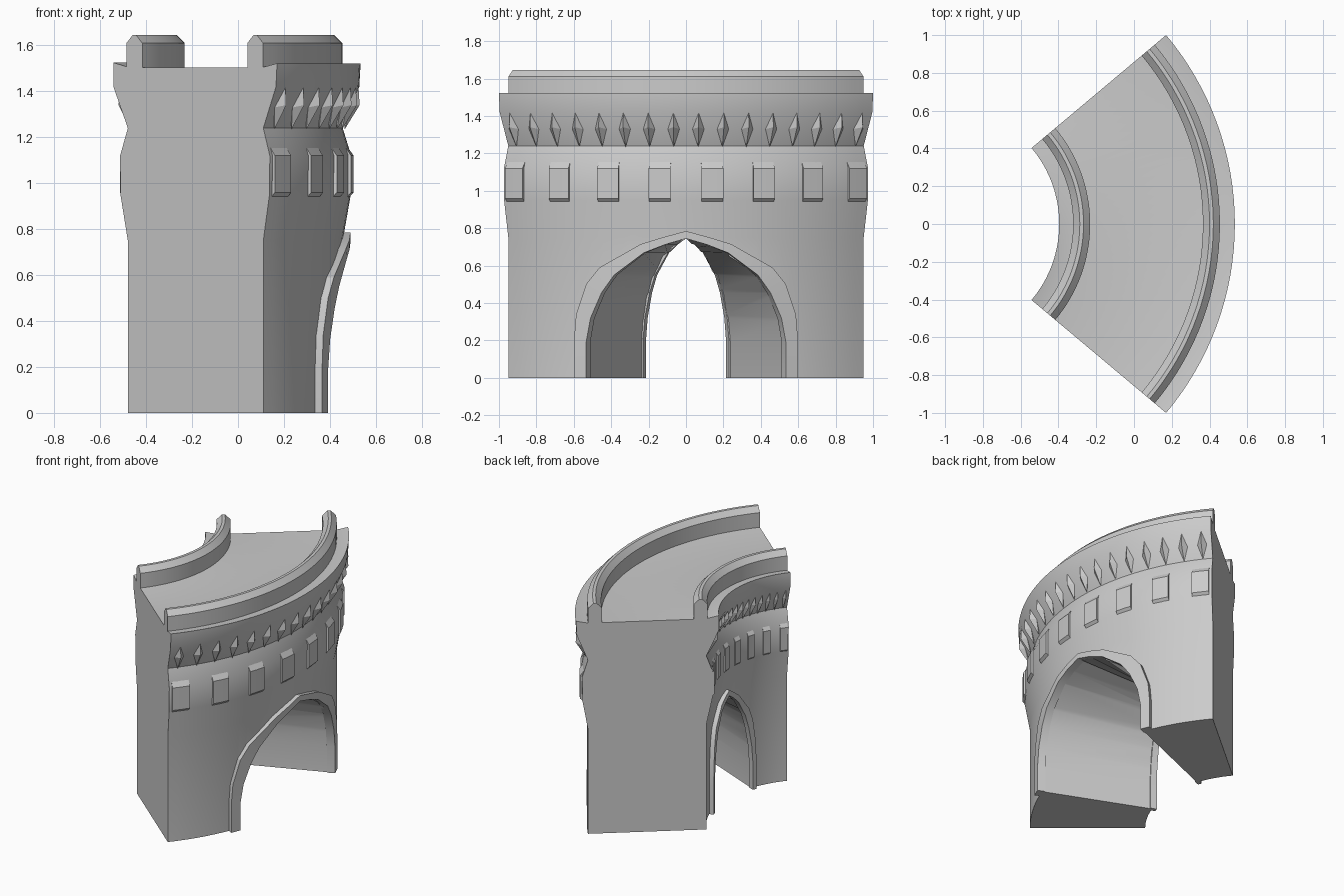
import bpy, bmesh
from math import sin, cos, asin, radians

if "Cube" in bpy.data.objects:
    bpy.data.objects.remove(bpy.data.objects["Cube"])

CX, HALF = -1.022, 40          # arc centre on x, half angle in degrees
R_OUT, R_IN = 1.478, 0.708     # plain wall radii


def pt(r, deg, z):
    a = radians(deg)
    return (CX + r * cos(a), r * sin(a), z)


def make(name, bm, smooth=None):
    bmesh.ops.recalc_face_normals(bm, faces=bm.faces)
    me = bpy.data.meshes.new(name)
    bm.to_mesh(me)
    bm.free()
    ob = bpy.data.objects.new(name, me)
    bpy.context.collection.objects.link(ob)
    if smooth:
        shade(ob, smooth)
    return ob


def shade(ob, deg):
    bpy.ops.object.select_all(action='DESELECT')
    ob.select_set(True)
    bpy.context.view_layer.objects.active = ob
    bpy.ops.object.shade_smooth_by_angle(angle=radians(deg))


def loft(bm, rings, caps=True, closed=False):
    """Skin closed loops of equal length."""
    vs = [[bm.verts.new(p) for p in ring] for ring in rings]
    pairs = list(zip(vs, vs[1:])) + ([(vs[-1], vs[0])] if closed else [])
    for a, b in pairs:
        for i in range(len(a)):
            j = (i + 1) % len(a)
            bm.faces.new((a[i], a[j], b[j], b[i]))
    if caps:
        bm.faces.new(vs[0])
        bm.faces.new(vs[-1])


def sweep(bm, prof, a0, a1, n):
    loft(bm, [[pt(r, a0 + (a1 - a0) * k / n, z) for r, z in prof]
              for k in range(n + 1)])


# Curved wall body
outer = [(1.478, 0), (1.478, .75), (1.513, .95), (1.515, 1.12), (1.478, 1.24),
         (1.55, 1.42), (1.556, 1.522), (1.475, 1.505)]
inner = [(.712, 1.505), (.626, 1.525), (.626, 1.42), (.708, 1.24),
         (.664, 1.12), (.666, .95), (.708, .75), (.708, 0)]
bm = bmesh.new()
sweep(bm, outer + inner, -HALF, HALF, 32)
body = make("curved_wall", bm)

# Pointed arch outlines: (y on outer face, z)
open_half = [(.52, 0), (.52, .19), (.497, .32), (.44, .455), (.374, .55), (.22, .668), (.11, .712)]
trim_half = [(.583, 0), (.583, .2), (.572, .34), (.52, .5), (.45, .59), (.235, .715), (.118, .752)]


def arch(half, top):
    return half + [(0, top)] + [(-y, z) for y, z in reversed(half)]


def on_radius(curve, r, drop=0):
    k = .9 + .1 * (r - R_IN) / (R_OUT - R_IN)     # slight narrowing inwards
    return [pt(r, k * asin(y / R_OUT) * 57.29578, z - (drop if z == 0 else 0))
            for y, z in curve]


opening, trim = arch(open_half, .745), arch(trim_half, .785)
bm = bmesh.new()
loft(bm, [on_radius(opening, r, .1) for r in (.55, 1.65)])
cutter = make("arch_cutter", bm)
mod = body.modifiers.new("arch", 'BOOLEAN')
mod.object, mod.operation, mod.solver = cutter, 'DIFFERENCE', 'EXACT'
bpy.context.view_layer.objects.active = body
bpy.ops.object.modifier_apply(modifier="arch")
bpy.data.objects.remove(cutter)
shade(body, 35)

# Raised arch trims on both faces
for name, wall, face in (("outer", R_OUT - .02, 1.512), ("inner", R_IN + .015, .678)):
    curves = [on_radius(c, r) for c, r in
              ((opening, wall), (opening, face), (trim, face), (trim, wall))]
    bm = bmesh.new()
    loft(bm, [list(section) for section in zip(*curves)])
    make(name + "_arch_trim", bm, 20)

# Chamfered parapets
for name, r in (("outer", 1.387), ("inner", .7)):
    prof = [(r, 1.48), (r + .09, 1.48), (r + .09, 1.61), (r + .055, 1.645),
            (r + .035, 1.645), (r, 1.61)]
    bm = bmesh.new()
    sweep(bm, prof, -HALF, HALF, 32)
    make(name + "_parapet", bm, 30)

# Shallow pilasters around the bulging band
for name, r, s in (("outer", 1.5, 1), ("inner", .684, -1)):
    bm = bmesh.new()
    prof = [(r, .93), (r + s * .028, .96), (r + s * .028, 1.12), (r, 1.16)]
    for k in range(8):
        a = -37.1 + 10.6 * k
        sweep(bm, prof, a - 2.2, a + 2.2, 2)
    make(name + "_pilasters", bm, 30)

# Diamond studs under the rim
for name, r, s in (("outer", R_OUT, 1), ("inner", R_IN, -1)):
    bm = bmesh.new()
    for k in range(16):
        a = -37.5 + 5 * k
        ring = [pt(r + s * .01, a, 1.235), pt(r + s * .035, a + 1.2, 1.33),
                pt(r + s * .07, a, 1.425), pt(r + s * .035, a - 1.2, 1.33)]
        vs = [bm.verts.new(p) for p in ring]
        tips = [bm.verts.new(pt(r + s * d, a, 1.34)) for d in (.075, .0)]
        for i in range(4):
            for t in tips:
                bm.faces.new((vs[i], vs[(i + 1) % 4], t))
    make(name + "_diamond_studs", bm)
